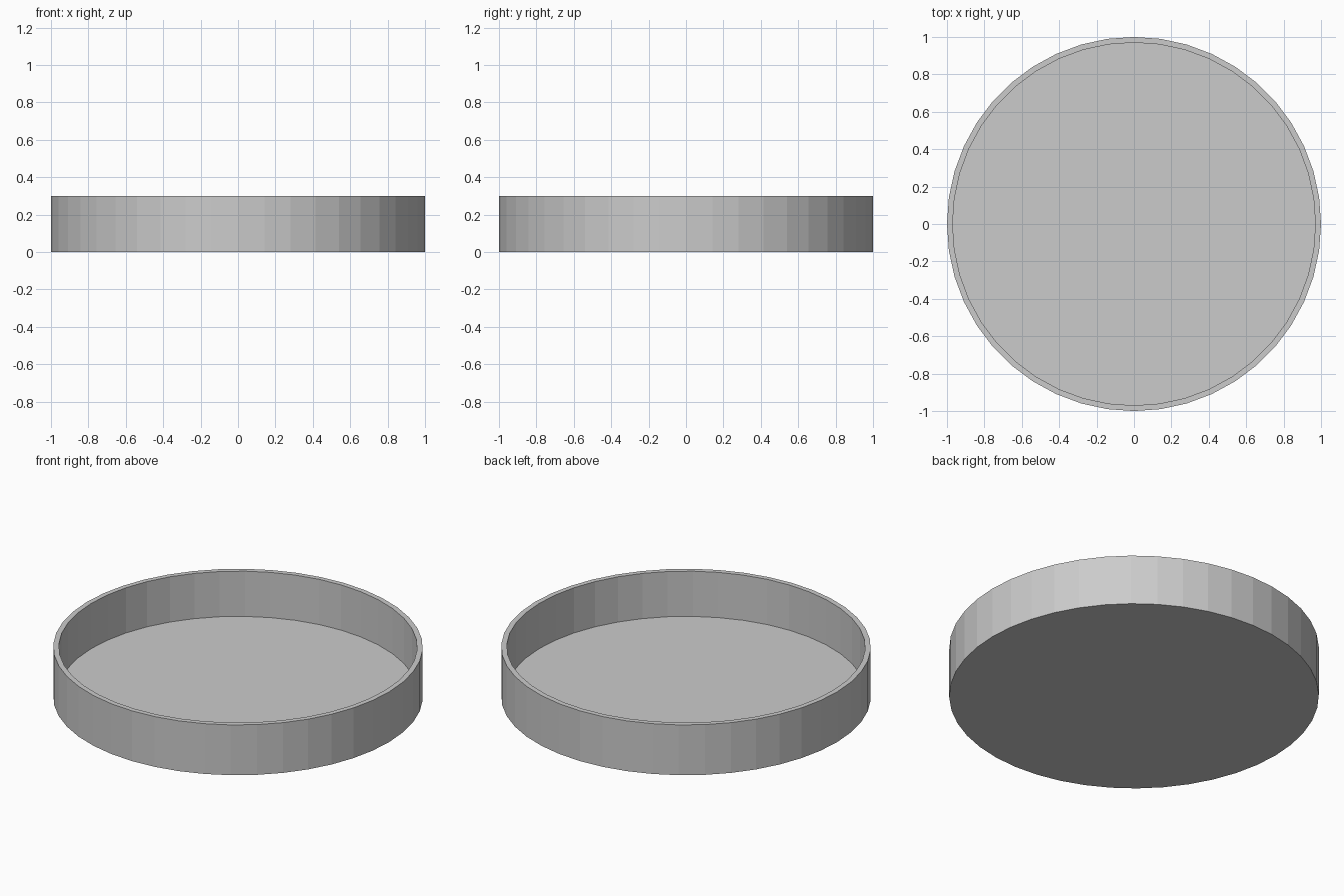
import bpy, bmesh
from math import sin, cos, tau

if "Cube" in bpy.data.objects:
    bpy.data.objects.remove(bpy.data.objects["Cube"])

SIDES = 44
RADIUS, HEIGHT, WALL, FLOOR = 1.0, 0.30, 0.03, 0.03


def ring(bm, radius, z):
    return [bm.verts.new((radius * cos(tau * i / SIDES),
                          radius * sin(tau * i / SIDES), z))
            for i in range(SIDES)]


# Round tray: outer wall, rim and inner wall lofted from a short profile
bm = bmesh.new()
profile = [(RADIUS, 0), (RADIUS, HEIGHT), (RADIUS - WALL, HEIGHT), (RADIUS - WALL, FLOOR)]
rings = [ring(bm, r, z) for r, z in profile]
for a, b in zip(rings, rings[1:]):
    for i in range(SIDES):
        j = (i + 1) % SIDES
        bm.faces.new((a[i], a[j], b[j], b[i]))

# Underside and inside floor
bm.faces.new(rings[0][::-1])
bm.faces.new(rings[-1])
bmesh.ops.recalc_face_normals(bm, faces=bm.faces)

mesh = bpy.data.meshes.new("round_tray")
bm.to_mesh(mesh)
bm.free()
bpy.context.collection.objects.link(bpy.data.objects.new("round_tray", mesh))
